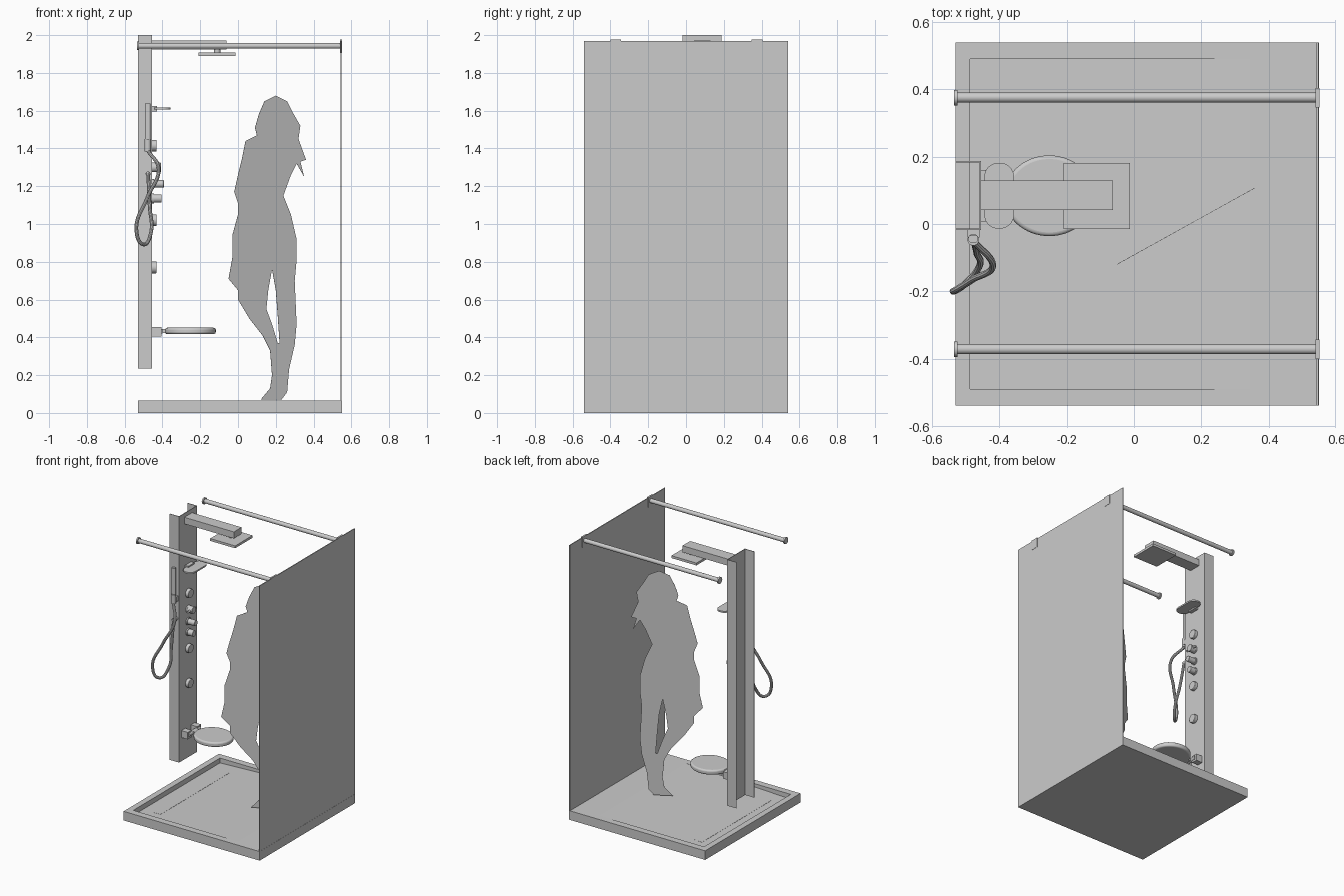
import bpy, bmesh, math
from mathutils import Vector

if "Cube" in bpy.data.objects:
    bpy.data.objects.remove(bpy.data.objects["Cube"], do_unlink=True)

MID = 0.084  # y of the shower column's centre line


def finish(name, bm):
    bmesh.ops.recalc_face_normals(bm, faces=bm.faces[:])
    mesh = bpy.data.meshes.new(name)
    bm.to_mesh(mesh)
    bm.free()
    obj = bpy.data.objects.new(name, mesh)
    bpy.context.collection.objects.link(obj)
    return obj


def smooth(obj):
    bpy.ops.object.select_all(action="DESELECT")
    obj.select_set(True)
    bpy.context.view_layer.objects.active = obj
    bpy.ops.object.shade_smooth_by_angle(angle=math.radians(35))
    return obj


def box_mesh(xs, ys, zs):
    bm = bmesh.new()
    bmesh.ops.create_cube(bm, size=1)
    for v in bm.verts:
        v.co = [r[0] if c < 0 else r[1] for c, r in zip(v.co, (xs, ys, zs))]
    return bm


def box(name, xs, ys, zs, round_corners=0):
    bm = box_mesh(xs, ys, zs)
    if round_corners:
        upright = [e for e in bm.edges
                   if abs(e.verts[0].co.z - e.verts[1].co.z) > 1e-5]
        bmesh.ops.bevel(bm, geom=upright, offset=round_corners, segments=10,
                        affect="EDGES", profile=0.5)
    return finish(name, bm)


def rod(name, start, end, radius, soft=0, sides=32):
    start, end = Vector(start), Vector(end)
    bm = bmesh.new()
    bmesh.ops.create_cone(bm, cap_ends=True, segments=sides, radius1=radius,
                          radius2=radius, depth=(end - start).length)
    obj = finish(name, bm)
    obj.location = (start + end) / 2
    obj.rotation_euler = (end - start).to_track_quat("Z", "Y").to_euler()
    if soft:
        bevel = obj.modifiers.new("soft_rim", "BEVEL")
        bevel.width, bevel.segments = soft, 4
    return smooth(obj)


def to_mesh(obj):
    bpy.ops.object.select_all(action="DESELECT")
    obj.select_set(True)
    bpy.context.view_layer.objects.active = obj
    bpy.ops.object.convert(target="MESH")
    return bpy.context.object


# Tray with a floor that slopes down toward the drain
bm = box_mesh((-0.53, 0.55), (-0.54, 0.54), (0, 0.065))
top = max(bm.faces, key=lambda f: f.calc_center_median().z)
bmesh.ops.inset_region(bm, faces=[top], thickness=0.047)
for v in top.verts:
    v.co.x = -0.487 if v.co.x < 0 else 0.345
    v.co.y = math.copysign(0.491, v.co.y)
made = bmesh.ops.extrude_face_region(bm, geom=[top])["geom"]
bmesh.ops.delete(bm, geom=[top], context="FACES_ONLY")
for v in made:
    if isinstance(v, bmesh.types.BMVert) and v.co.x < 0:
        v.co.z -= 0.035
bmesh.ops.remove_doubles(bm, verts=bm.verts[:], dist=1e-5)
finish("shower_tray", bm)

drain = box("drain_cover", (-0.03, 0.03), (-0.39, 0.39), (-0.002, 0.001))
drain.location = (-0.37, 0, 0.035)
drain.rotation_euler.y = -math.atan(0.035 / 0.832)

# Side screen
box("side_screen", (0.543, 0.549), (-0.54, 0.54), (0, 1.97))

# Support rails with wall collars and screen clamps
for side, y in (("front", -0.372), ("back", 0.376)):
    rod(side + "_rail", (-0.53, y, 1.943), (0.543, y, 1.943), 0.015)
    rod(side + "_wall_collar", (-0.535, y, 1.943), (-0.524, y, 1.943), 0.023)
    box(side + "_screen_clamp", (0.539, 0.551), (y - 0.029, y + 0.029), (1.905, 1.976))

# Column: thin channel, open at the wall side
outline = [(-0.53, -0.018), (-0.455, -0.018), (-0.455, 0.187), (-0.53, 0.187),
           (-0.53, 0.183), (-0.459, 0.183), (-0.459, -0.014), (-0.53, -0.014)]
bm = bmesh.new()
base = bm.faces.new([bm.verts.new((x, y, 0.235)) for x, y in outline])
made = bmesh.ops.extrude_face_region(bm, geom=[base])["geom"]
bmesh.ops.translate(bm, vec=(0, 0, 1.765),
                    verts=[v for v in made if isinstance(v, bmesh.types.BMVert)])
finish("shower_column", bm)

# Overhead arm and square head
box("overhead_arm", (-0.456, -0.062), (0.042, 0.129), (1.925, 1.972))
rod("head_joint", (-0.11, MID, 1.9), (-0.11, MID, 1.93), 0.017)
box("overhead_head", (-0.21, -0.012), (-0.015, 0.182), (1.89, 1.907))

# Shelf
box("shelf", (-0.445, -0.357), (-0.014, 0.182), (1.605, 1.616), 0.042)
box("shelf_mount", (-0.456, -0.428), (0.05, 0.118), (1.595, 1.625))

# Body jets and control knobs
for label, z in (("upper", 1.415), ("middle", 1.02), ("lower", 0.77)):
    rod(label + "_jet", (-0.457, MID, z), (-0.431, MID, z), 0.031, 0.004)
for label, z, reach, radius in (("top", 1.3, -0.408, 0.025),
                                ("middle", 1.212, -0.392, 0.02),
                                ("bottom", 1.135, -0.405, 0.022)):
    rod(label + "_knob_base", (-0.457, MID, z), (-0.446, MID, z), 0.026)
    rod(label + "_knob", (-0.45, MID, z), (reach, MID, z), radius, 0.003)
rod("knob_lever", (-0.425, MID - 0.045, z + 0.165), (-0.425, MID + 0.045, z + 0.165), 0.008)

# Folding seat with two hinge blocks
seat = rod("seat", (0, 0, -0.017), (0, 0, 0.017), 0.12, 0.011, 64)
seat.location = (-0.252, MID, 0.434)
seat.scale.x = 1.12
for label, y in (("front", 0.03), ("back", 0.138)):
    box(label + "_seat_hinge", (-0.457, -0.405), (y - 0.022, y + 0.022), (0.405, 0.455))
rod("seat_pivot", (-0.41, 0.02, 0.432), (-0.41, 0.148, 0.432), 0.014)
box("seat_link", (-0.41, -0.36), (0.06, 0.108), (0.422, 0.444))

# Hand shower, holder and hose outlet
box("hand_shower_holder", (-0.495, -0.46), (-0.04, -0.017), (1.395, 1.43))
box("hand_shower", (-0.492, -0.464), (-0.055, -0.033), (1.4, 1.637), 0.008)
rod("hand_shower_grip", (-0.478, -0.047, 1.385), (-0.478, -0.047, 1.45), 0.017)
rod("hose_outlet", (-0.476, -0.015, 1.265), (-0.476, -0.055, 1.265), 0.013)

# Hanging hose
path = [(-0.478, -0.05, 1.39), (-0.42, -0.12, 1.29), (-0.48, -0.165, 1.14),
        (-0.538, -0.2, 0.97), (-0.502, -0.178, 0.892), (-0.462, -0.13, 0.95),
        (-0.468, -0.085, 1.1), (-0.476, -0.05, 1.27)]
curve = bpy.data.curves.new("shower_hose", "CURVE")
curve.dimensions = "3D"
curve.bevel_depth, curve.bevel_resolution = 0.01, 3
curve.use_fill_caps = True
spline = curve.splines.new("BEZIER")
spline.bezier_points.add(len(path) - 1)
for point, co in zip(spline.bezier_points, path):
    point.co = co
    point.handle_left_type = point.handle_right_type = "AUTO"
hose = bpy.data.objects.new("shower_hose", curve)
bpy.context.collection.objects.link(hose)
smooth(to_mesh(hose))

# Flat standing figure, in hundredths, with the gap between the legs
body = [(20, 168), (26, 165), (29, 159), (33, 152), (32, 145), (36, 134), (33, 133),
        (35, 125), (31, 132), (28, 126), (24, 115), (28, 105), (31, 92), (31, 81),
        (30, 70), (31, 47), (30, 36), (27, 23), (26, 11), (23, 7), (12, 7), (17, 13),
        (18, 20), (17, 33), (13, 41), (6, 50), (0, 60), (0, 65), (-5, 71), (-3, 82),
        (-3, 94), (0, 105), (0, 111), (-2, 117), (0, 126), (2, 134), (4, 144),
        (10, 147), (9, 151), (11, 158), (14, 165)]
gap = [(18, 76), (16, 65), (15, 55), (18, 47), (21, 37), (22, 37), (21, 52), (20, 65)]
turn = math.radians(29)
curve = bpy.data.curves.new("figure_cutout", "CURVE")
curve.dimensions = "2D"
curve.fill_mode = "BOTH"
curve.extrude = 0.0005
for loop in (body, gap):
    spline = curve.splines.new("POLY")
    spline.points.add(len(loop) - 1)
    for point, (x, z) in zip(spline.points, loop):
        point.co = (x / 100 / math.cos(turn), z / 100, 0, 1)
    spline.use_cyclic_u = True
figure = bpy.data.objects.new("figure_cutout", curve)
bpy.context.collection.objects.link(figure)
figure.location.y = -0.092
figure.rotation_euler = (math.pi / 2, 0, turn)
to_mesh(figure)
